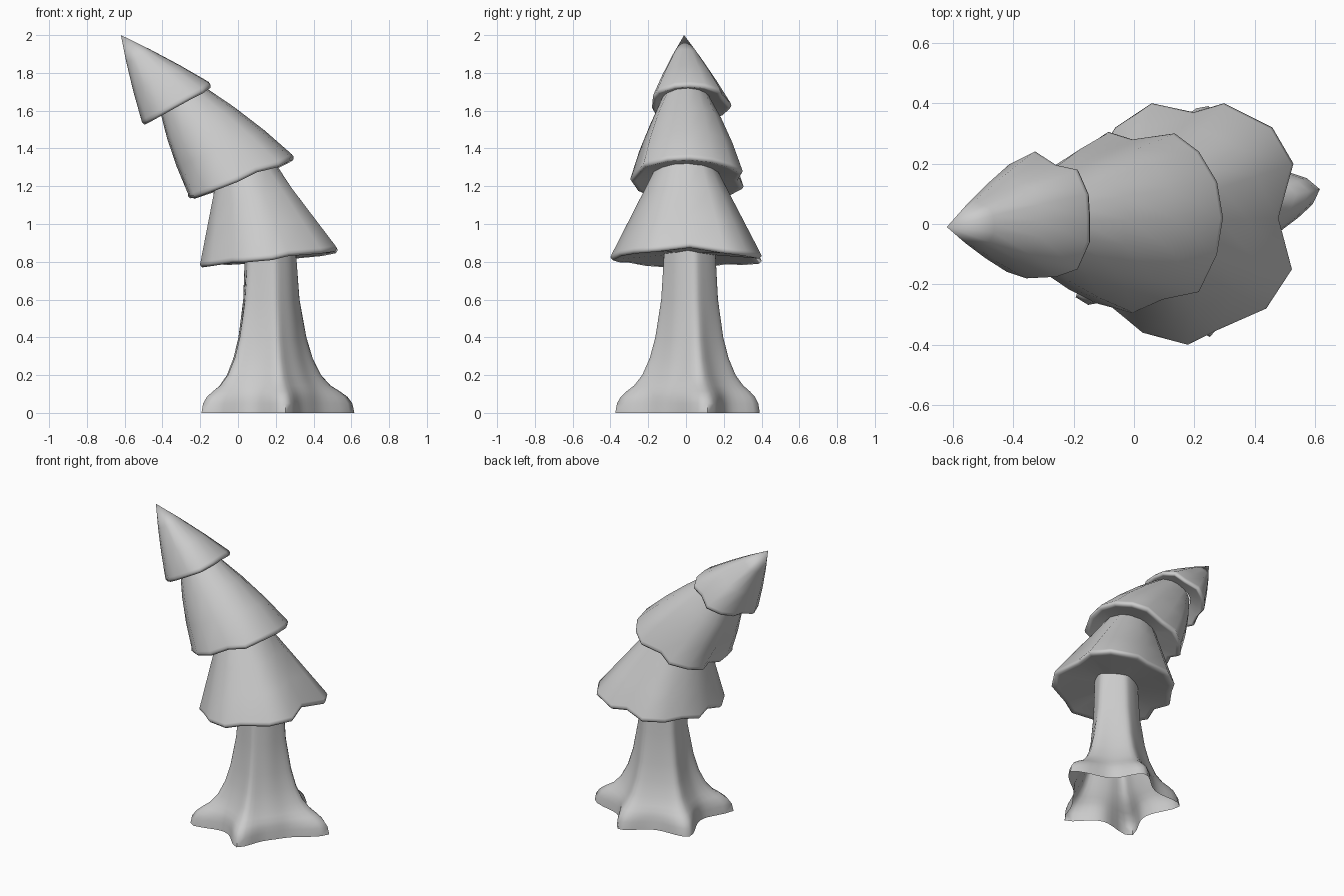
import bpy, bmesh, math
from mathutils import Vector

if "Cube" in bpy.data.objects:
    bpy.data.objects.remove(bpy.data.objects["Cube"])


def loft(name, rings, angle):
    """Skin closed rings into one open-ended, smooth shaded object."""
    bm = bmesh.new()
    vr = [[bm.verts.new(p) for p in r] for r in rings]
    n = len(vr[0])
    for a, b in zip(vr, vr[1:]):
        for i in range(n):
            j = (i + 1) % n
            bm.faces.new((a[i], a[j], b[j], b[i]))
    bmesh.ops.remove_doubles(bm, verts=bm.verts[:], dist=0.0005)
    bmesh.ops.recalc_face_normals(bm, faces=bm.faces[:])
    me = bpy.data.meshes.new(name)
    bm.to_mesh(me)
    bm.free()
    ob = bpy.data.objects.new(name, me)
    bpy.context.collection.objects.link(ob)
    bpy.ops.object.select_all(action='DESELECT')
    ob.select_set(True)
    bpy.context.view_layer.objects.active = ob
    bpy.ops.object.shade_smooth_by_angle(angle=math.radians(angle))
    return ob


def tier(name, rim, centre, slope, top, u, v, inner, bulge=0.0, wave=0.35, thick=0.03):
    """Scalloped skirt: tilted rim outline drawn in toward a smaller top ring."""
    c = Vector(centre)
    flat = [Vector((x - c.x, y - c.y, 0)) for x, y in rim]
    mean = sum(p.length for p in flat) / len(flat)
    axis = Vector((-slope, 0, 1)).normalized()
    edge, head = [], []
    for p in flat:
        a = math.atan2(p.y, p.x)
        # notches between the lobes lift upward
        edge.append(Vector((p.x, p.y, slope * p.x + wave * (mean - p.length))))
        head.append(Vector(top) + Vector(u) * math.cos(a) + Vector((0, v * math.sin(a), 0)))
    rings = [[c + e * s + axis * h for e in edge]
             for s, h in ((inner, 0.025), (0.9, 0.004), (0.97, 0.0), (1, 0.015), (0.985, thick))]
    start = rings[-1]
    for t in (0.33, 0.67, 1.0):
        k = bulge * 4 * t * (1 - t)
        rings.append([s.lerp(h, t) + (e.normalized() + axis * 0.5) * k
                      for s, h, e in zip(start, head, edge)])
    return loft(name, rings, 85)


# Trunk with five flaring roots, hollow underneath: (angle, reach, width)
roots = [(12, .193, .3), (79, .115, .3), (149, .145, .3), (218, .19, .24), (282, .138, .26)]
levels = [(0, .265, 1), (.05, .26, .97), (.085, .255, .86), (.115, .247, .68), (.145, .232, .5),
          (.2, .205, .38), (.29, .178, .28), (.4, .156, .22), (.6, .138, .12), (.88, .13, .05)]
N = 60
rings = []
for z, core, f in levels:
    ring = []
    for i in range(N):
        a = 2 * math.pi * i / N
        r = core
        for deg, ext, wid in roots:
            d = (a - math.radians(deg) + math.pi) % (2 * math.pi) - math.pi
            r += f * ext * math.exp(-abs(d / wid) ** 1.6)
        ring.append((.168 + r * math.cos(a), .02 + r * math.sin(a), z))
    rings.append(ring)
loft("trunk", rings, 75)

# Lower foliage skirt
tier("lower_foliage",
     [(.48, .02), (.53, .2), (.46, .32), (.3, .4), (.2, .37), (.06, .4), (-.06, .32),
      (-.12, .22), (-.19, .12), (-.17, .0), (-.2, -.1), (-.14, -.22), (-.03, -.31),
      (.03, -.36), (.18, -.4), (.27, -.355), (.44, -.28), (.525, -.15)],
     (.165, 0, .813), .125, (.034, 0, 1.28), (.155, 0, .055), .168, .27)

# Middle foliage skirt, leaning further over
tier("middle_foliage",
     [(.3, .02), (.28, .14), (.22, .24), (.14, .3), (.0, .28), (-.08, .305), (-.18, .24),
      (-.24, .16), (-.23, .08), (-.26, 0), (-.25, -.09), (-.23, -.17), (-.13, -.26),
      (0, -.295), (.1, -.25), (.22, -.225), (.28, -.1)],
     (.03, 0, 1.235), .36, (-.297, .0, 1.662), (.115, 0, .067), .125, .48, bulge=.012, wave=.4)

# Pointed tree top
tier("top_foliage",
     [(-.14, .02), (-.145, .1), (-.18, .18), (-.25, .195), (-.32, .24), (-.4, .2),
      (-.455, .13), (-.47, .06), (-.5, -.02), (-.475, -.1), (-.41, -.16), (-.35, -.18),
      (-.25, -.175), (-.18, -.15), (-.14, -.06)],
     (-.315, .015, 1.625), .56, (-.62, -.01, 2.0), (0, 0, 0), 0, .5, bulge=.006, wave=.3)
